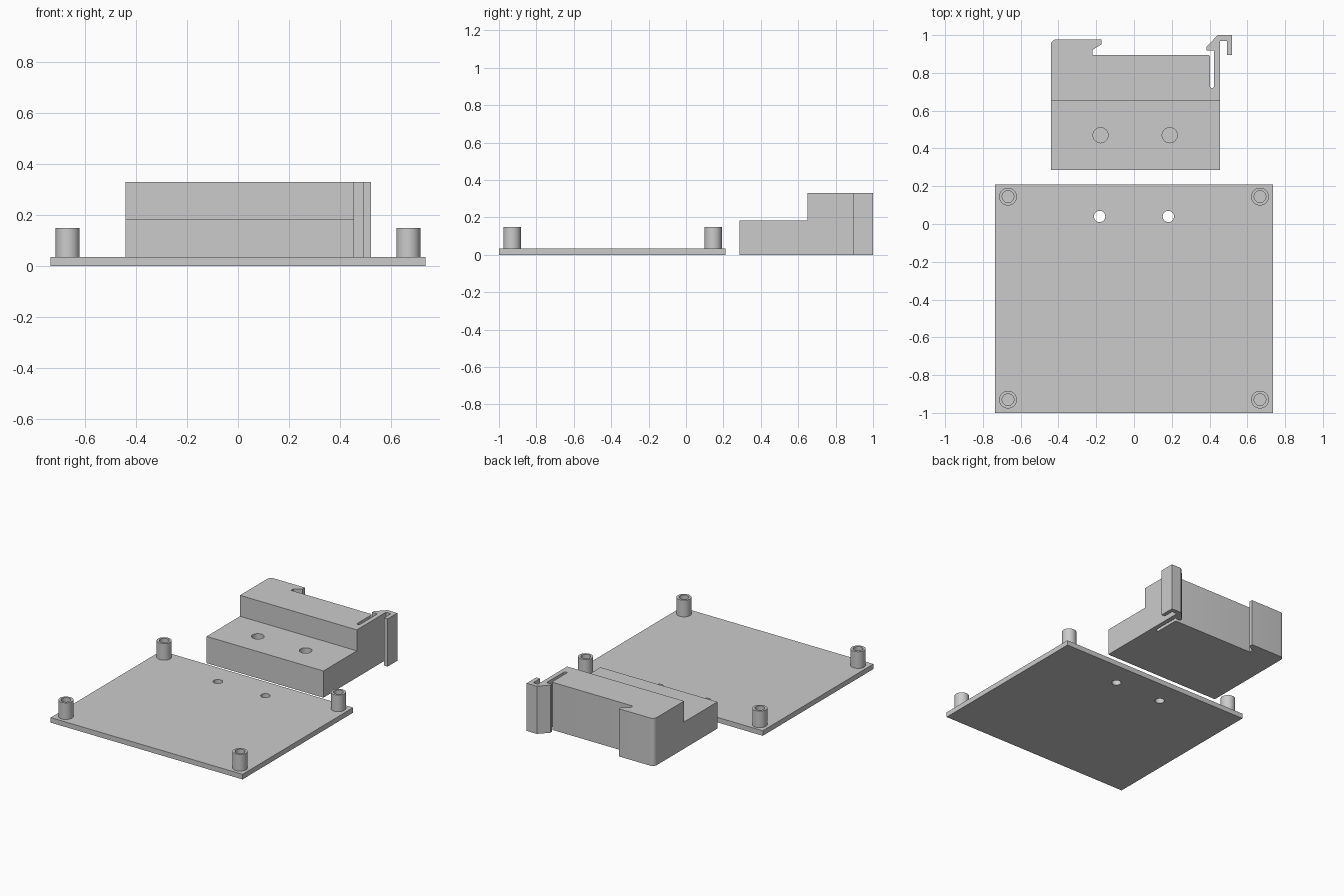
import bpy
import bmesh
from math import sin, cos, pi, radians

default = bpy.data.objects.get("Cube")
if default:
    bpy.data.objects.remove(default, do_unlink=True)

# Single grey plastic
GREY = (0.6, 0.6, 0.6, 1)
plastic = bpy.data.materials.new("grey plastic")
plastic.use_nodes = True
plastic.diffuse_color = GREY
plastic.node_tree.nodes["Principled BSDF"].inputs["Base Color"].default_value = GREY


def prism(name, outline, z0, z1):
    """Extrude a flat outline from z0 to z1."""
    bm = bmesh.new()
    base = bm.faces.new([bm.verts.new((x, y, z0)) for x, y in outline])
    top = bmesh.ops.extrude_face_region(bm, geom=[base])["geom"]
    verts = [v for v in top if isinstance(v, bmesh.types.BMVert)]
    bmesh.ops.translate(bm, verts=verts, vec=(0, 0, z1 - z0))
    bmesh.ops.recalc_face_normals(bm, faces=bm.faces)
    mesh = bpy.data.meshes.new(name)
    bm.to_mesh(mesh)
    bm.free()
    mesh.materials.append(plastic)
    obj = bpy.data.objects.new(name, mesh)
    bpy.context.collection.objects.link(obj)
    return obj


def arc(cx, cy, r, start, end, steps=8):
    angles = [radians(start + (end - start) * i / steps) for i in range(steps + 1)]
    return [(cx + r * cos(a), cy + r * sin(a)) for a in angles]


def circle(cx, cy, r, sides=40):
    return arc(cx, cy, r, 0, 360, sides)[:-1]


def rect(x0, y0, x1, y1):
    return [(x0, y0), (x1, y0), (x1, y1), (x0, y1)]


def cut(obj, cutters):
    """Subtract the cutters, bake the result and discard the cutters."""
    for c in cutters:
        c.hide_render = True
        mod = obj.modifiers.new("cut", "BOOLEAN")
        mod.operation = "DIFFERENCE"
        mod.solver = "EXACT"
        mod.object = c
    bpy.context.view_layer.update()
    graph = bpy.context.evaluated_depsgraph_get()
    mesh = bpy.data.meshes.new_from_object(obj.evaluated_get(graph))
    obj.modifiers.clear()
    obj.data = mesh
    for c in cutters:
        bpy.data.objects.remove(c, do_unlink=True)


def smooth(obj):
    bpy.ops.object.select_all(action="DESELECT")
    obj.select_set(True)
    bpy.context.view_layer.objects.active = obj
    bpy.ops.object.shade_smooth_by_angle(angle=radians(30))


# Mounting plate with two screw holes
PLATE_TOP = 0.035
plate = prism("mounting_plate", rect(-0.735, -1, 0.735, 0.21), 0, PLATE_TOP)
cut(plate, [prism("screw_cutter", circle(s * 0.182, 0.04, 0.03), -0.1, 0.2)
            for s in (-1, 1)])
smooth(plate)

# Hollow standoffs in the corners
for side, sx in (("right", -1), ("left", 1)):
    for end, y in (("front", -0.93), ("back", 0.145)):
        post = prism(f"standoff_{end}_{side}", circle(sx * 0.667, y, 0.047),
                     PLATE_TOP, 0.15)
        cut(post, [prism("bore_cutter", circle(sx * 0.667, y, 0.031), -0.1, 0.3)])
        smooth(post)

# Rail clip outline: body, sprung hook, slot, fixed jaw
outline = [(-0.44, 0.285), (0.455, 0.285), (0.455, 0.97), (0.492, 0.97),
           (0.492, 0.895), (0.52, 0.895), (0.52, 1.0), (0.443, 1.0),
           (0.383, 0.937), (0.383, 0.919), (0.424, 0.919)]
outline += arc(0.413, 0.731, 0.011, 0, -180)
outline += arc(0.392, 0.885, 0.01, 0, 90, 5)
outline += [(-0.22, 0.895), (-0.22, 0.922), (-0.172, 0.951), (-0.172, 0.978)]
outline += arc(-0.41, 0.948, 0.03, 90, 180)
clip = prism("rail_clip", outline, 0, 0.33)

# Lower front step and its blind screw holes
cutters = [prism("step_cutter", rect(-0.6, 0.1, 0.6, 0.65), 0.185, 0.5)]
cutters += [prism("pilot_cutter", circle(x, 0.47, 0.04), 0.04, 0.3)
            for x in (-0.177, 0.189)]
cut(clip, cutters)
smooth(clip)
